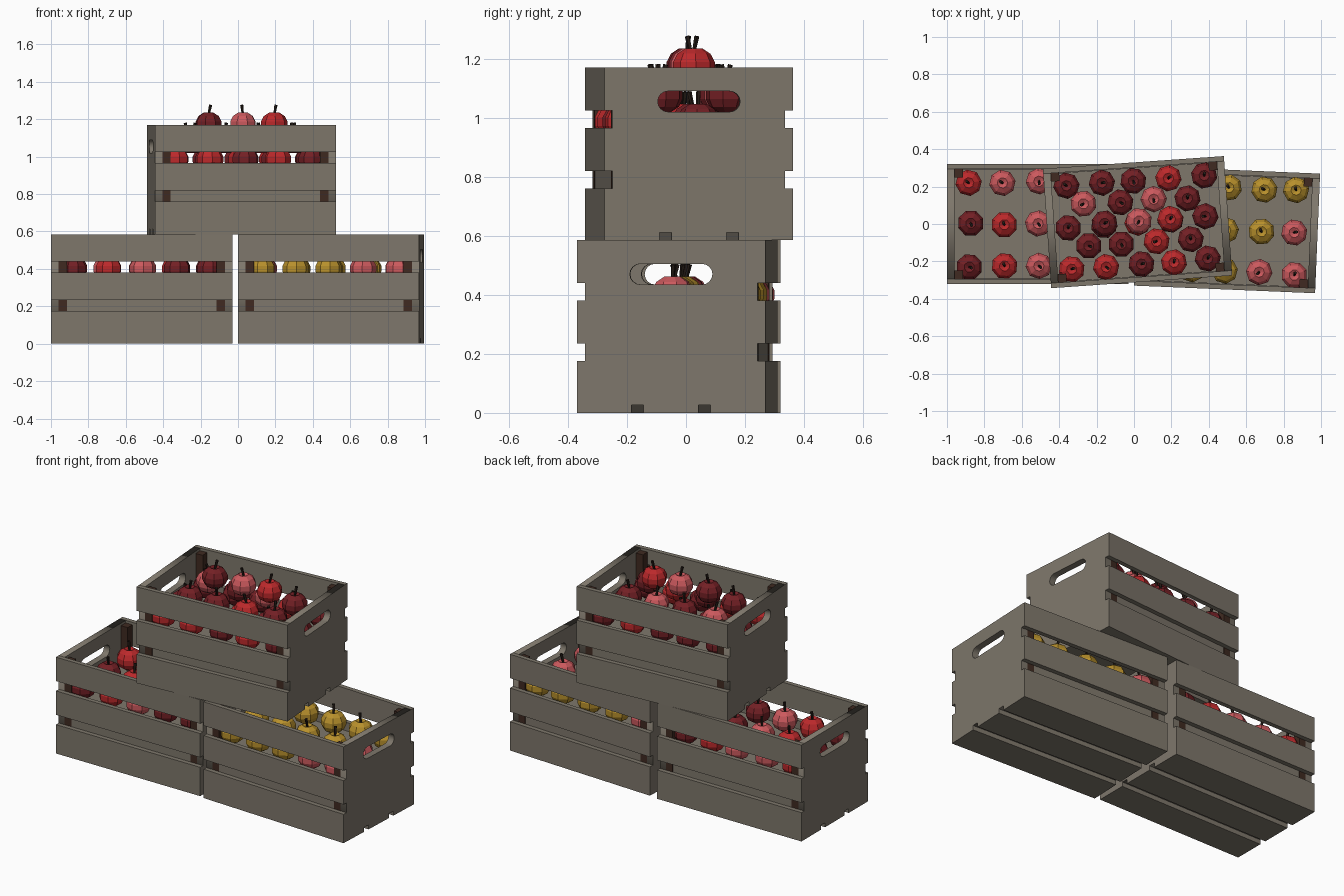
import bpy, bmesh, random
from math import pi, sin, cos, radians
from mathutils import Matrix, Vector

random.seed(4)
if "Cube" in bpy.data.objects:
    bpy.data.objects.remove(bpy.data.objects["Cube"])


def material(name, rgb):
    m = bpy.data.materials.new(name)
    m.use_nodes = True
    m.diffuse_color = (*rgb, 1)
    m.node_tree.nodes["Principled BSDF"].inputs["Base Color"].default_value = (*rgb, 1)
    return m


wood = material("weathered_wood", (0.21, 0.185, 0.148))
brown = material("dark_brown_wood", (0.05, 0.023, 0.015))
stem_mat = material("stem_brown", (0.018, 0.011, 0.008))
skins = {
    "D": material("dark_red", (0.17, 0.014, 0.018)),
    "R": material("bright_red", (0.5, 0.022, 0.024)),
    "P": material("pink_red", (0.6, 0.1, 0.11)),
    "Y": material("golden_yellow", (0.48, 0.28, 0.025)),
}

# Crate dimensions
L, W, H = 0.97, 0.64, 0.585
SLAT, END = 0.027, 0.04
FLOOR = 0.33


def add(name, mesh, matrix):
    ob = bpy.data.objects.new(name, mesh)
    ob.matrix_world = matrix
    bpy.context.collection.objects.link(ob)
    return ob


def boxes(name, mat, spans):
    """One mesh holding several boxes, each given by its low and high corner."""
    bm = bmesh.new()
    for lo, hi in spans:
        lo, hi = Vector(lo), Vector(hi)
        m = Matrix.Translation((lo + hi) / 2) @ Matrix.Diagonal((*(hi - lo), 1))
        bmesh.ops.create_cube(bm, size=1, matrix=m)
    me = bpy.data.meshes.new(name)
    bm.to_mesh(me)
    bm.free()
    me.materials.append(mat)
    return me


def end_panel_mesh():
    """Upright board with a rounded hand hole."""
    y, r, half, zc = W / 2 - SLAT, 0.035, 0.105, 0.47
    outline = [(-y, SLAT), (y, SLAT), (y, H), (-y, H)]
    hole = []
    for side in (1, -1):
        for i in range(9):
            a = -pi / 2 + pi * i / 8
            hole.append((side * (half + r * cos(a)), zc + side * r * sin(a)))
    cu = bpy.data.curves.new("end_panel_outline", "CURVE")
    cu.dimensions, cu.fill_mode, cu.extrude = "2D", "BOTH", END / 2
    for pts in (outline, hole):
        sp = cu.splines.new("POLY")
        sp.points.add(len(pts) - 1)
        for p, (u, v) in zip(sp.points, pts):
            p.co = (u, v, 0, 1)
        sp.use_cyclic_u = True
    tmp = add("outline_helper", cu, Matrix())
    bpy.context.view_layer.update()
    me = bpy.data.meshes.new_from_object(tmp.evaluated_get(bpy.context.evaluated_depsgraph_get()))
    bpy.data.objects.remove(tmp)
    # stand the board up in the YZ plane
    me.transform(Matrix(((0, 0, 1, 0), (1, 0, 0, 0), (0, 1, 0, 0), (0, 0, 0, 1))))
    me.materials.clear()
    me.materials.append(wood)
    return me


def fruit_mesh(name, skin):
    """Eight-sided lathe body with a dimpled top and a leaning stem."""
    bm = bmesh.new()
    n = 8
    profile = [(0.03, -0.058), (0.058, -0.04), (0.071, -0.013),
               (0.071, 0.016), (0.056, 0.044), (0.028, 0.062), (0.008, 0.052)]
    rings = [[bm.verts.new((r * cos(2 * pi * i / n), r * sin(2 * pi * i / n), z))
              for i in range(n)] for r, z in profile]
    for a, b in zip(rings, rings[1:]):
        for i in range(n):
            j = (i + 1) % n
            bm.faces.new((a[i], a[j], b[j], b[i]))
    bm.faces.new(rings[0][::-1])
    bm.faces.new(rings[-1])
    body = len(bm.faces)
    lean = Matrix.Translation((0.006, 0, 0.076)) @ Matrix.Rotation(0.25, 4, "Y")
    bmesh.ops.create_cone(bm, cap_ends=True, segments=5, radius1=0.006,
                          radius2=0.009, depth=0.056, matrix=lean)
    bm.faces.ensure_lookup_table()
    for f in bm.faces[body:]:
        f.material_index = 1
    me = bpy.data.meshes.new(name)
    bm.to_mesh(me)
    bm.free()
    me.materials.append(skin)
    me.materials.append(stem_mat)
    return me


# Shared crate part meshes
x, y = L / 2, W / 2
bands = [(0, 0.175), (0.235, 0.38), (0.44, H)]
slats = boxes("side_slats", wood, [((-x, min(s * y, s * (y - SLAT)), a), (x, max(s * y, s * (y - SLAT)), b))
                                   for s in (-1, 1) for a, b in bands])
boards = boxes("bottom_boards", wood, [((-x, a, 0), (x, b, SLAT)) for a, b in
                                       ((SLAT - y, -0.134), (-0.093, 0.093), (0.134, y - SLAT))])
px, py, p = x - END, y - SLAT, 0.045
posts = boxes("corner_posts", brown, [((min(s * px, s * (px - p)), min(t * py, t * (py - p)), SLAT),
                                       (max(s * px, s * (px - p)), max(t * py, t * (py - p)), H - 0.015))
                                      for s in (-1, 1) for t in (-1, 1)])
floor = boxes("raised_floor", wood, [((-px, p - py, SLAT), (px, py - p, FLOOR)),
                                     ((p - px, -py + 0.002, SLAT), (px - p, py - 0.002, FLOOR))])
end_panel = end_panel_mesh()
fruits = {k: fruit_mesh("fruit_" + m.name, m) for k, m in skins.items()}


def fruit_layer(prefix, frame, rows, xs, ys, z):
    """Lay out rows of fruit; each letter picks a skin, a dot leaves a gap."""
    for row, v in zip(rows, ys):
        for key, u in zip(row, xs):
            if key == ".":
                continue
            jitter = Vector((random.uniform(-0.008, 0.008), random.uniform(-0.006, 0.006), z))
            spot = Matrix.Translation(Vector((u, v, 0)) + jitter)
            add(prefix + "_fruit", fruits[key],
                frame @ spot @ Matrix.Rotation(random.uniform(0, 2 * pi), 4, "Z"))


def crate(prefix, loc, angle, rows):
    frame = Matrix.Translation(loc) @ Matrix.Rotation(radians(angle), 4, "Z")
    for part, me in (("side_slats", slats), ("bottom_boards", boards),
                     ("corner_posts", posts), ("raised_floor", floor)):
        add(prefix + "_" + part, me, frame)
    for side, s in (("left", 1), ("right", -1)):
        add(f"{prefix}_{side}_end_panel", end_panel, frame @ Matrix.Translation((s * (x - END / 2), 0, 0)))
    fruit_layer(prefix, frame, rows, base_x, (0.225, 0, -0.225), 0.4)
    return frame


base_x = (-0.365, -0.183, 0, 0.183, 0.365)
# Rows run from back to front
crate("right_crate", (-0.515, 0, 0), 0, ("RPPRD", "DRPDD", "DRPDD"))
crate("left_crate", (0.497, -0.03, 0), -2.4, ("PYYYY", "YYYYP", "YYYPP"))
top = crate("top_crate", (0.019, 0.01, H), 4, ("DDDRD", "DDRDD", "RRDRD"))

# Heaped layers of the top crate
fruit_layer("top_crate_middle", top, ("PDPD", "DDRD"), (-0.275, -0.092, 0.092, 0.275), (0.113, -0.113), 0.492)
fruit_layer("top_crate_upper", top, ("DPR",), base_x[1:4], (0,), 0.588)
